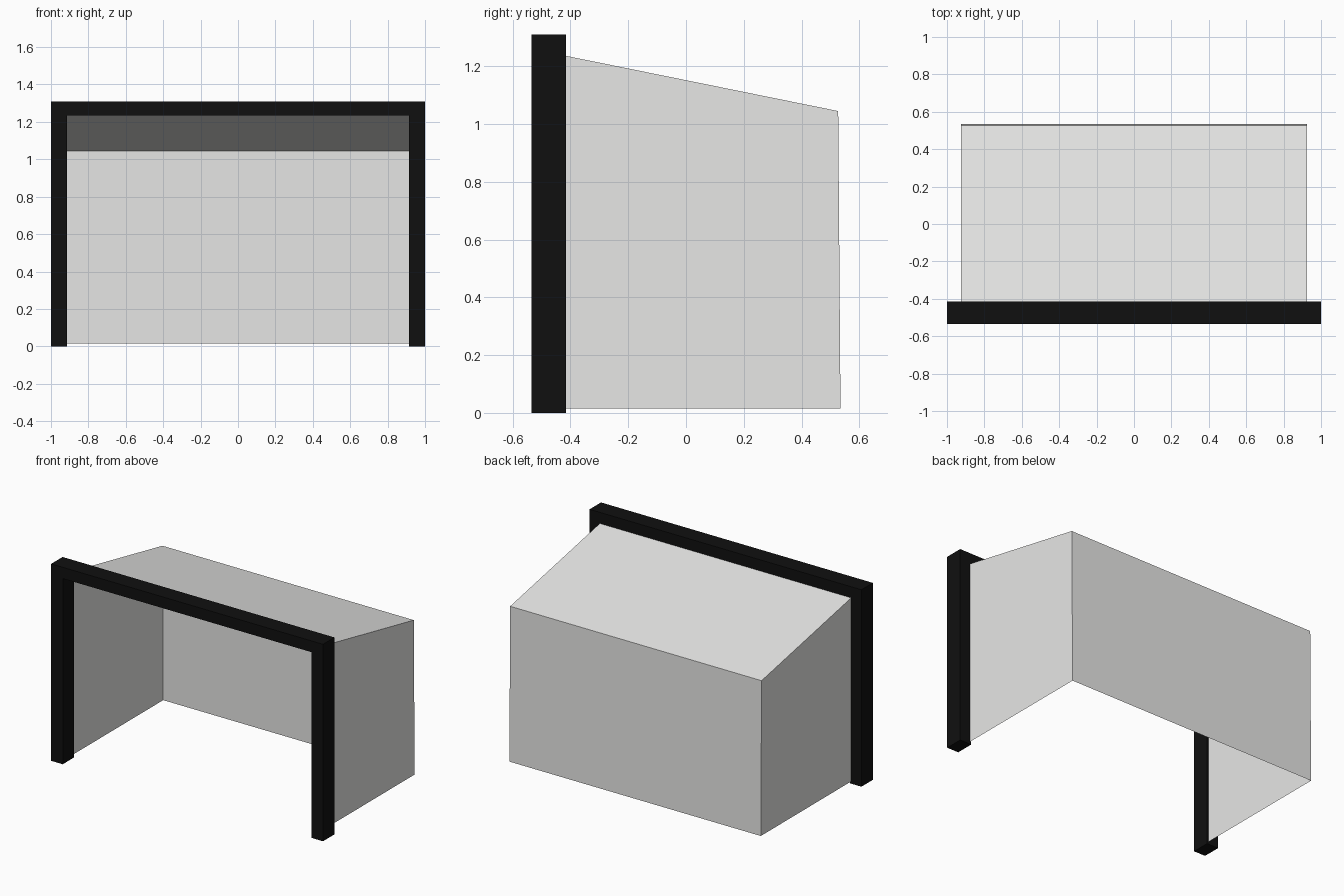
import bpy
import bmesh

cube = bpy.data.objects.get("Cube")
if cube:
    bpy.data.objects.remove(cube, do_unlink=True)


def make_material(name, rgb):
    mat = bpy.data.materials.new(name)
    mat.use_nodes = True
    color = (*rgb, 1.0)
    mat.diffuse_color = color
    mat.node_tree.nodes["Principled BSDF"].inputs["Base Color"].default_value = color
    return mat


def make_object(name, bm, mat):
    mesh = bpy.data.meshes.new(name)
    bm.to_mesh(mesh)
    bm.free()
    mesh.materials.append(mat)
    obj = bpy.data.objects.new(name, mesh)
    bpy.context.collection.objects.link(obj)
    return obj


black = make_material("black", (0.005, 0.005, 0.005))
light_grey = make_material("light grey", (0.8, 0.8, 0.79))

# Goal frame: U-shaped profile extruded front to back
FRONT, REAR = -0.535, -0.415
OUTER, INNER = 1.0, 0.915
TOP, BAR_BOTTOM = 1.31, 1.235
profile = [(-OUTER, 0), (-INNER, 0), (-INNER, BAR_BOTTOM), (INNER, BAR_BOTTOM),
           (INNER, 0), (OUTER, 0), (OUTER, TOP), (-OUTER, TOP)]
bm = bmesh.new()
face = bm.faces.new([bm.verts.new((x, FRONT, z)) for x, z in profile])
result = bmesh.ops.extrude_face_region(bm, geom=[face])
moved = [v for v in result["geom"] if isinstance(v, bmesh.types.BMVert)]
bmesh.ops.translate(bm, verts=moved, vec=(0, REAR - FRONT, 0))
bmesh.ops.recalc_face_normals(bm, faces=bm.faces)
make_object("goal_frame", bm, black)

# Net: thin open sheets for the sides, sloping roof and leaning back
SIDE = 0.925
side_outline = [(REAR, 0.015), (REAR, 1.236), (0.527, 1.045), (0.535, 0.015)]
bm = bmesh.new()
left, right = ([bm.verts.new((x, y, z)) for y, z in side_outline] for x in (SIDE, -SIDE))
bm.faces.new(left)
bm.faces.new(right)
for i in range(3):
    bm.faces.new((left[i], left[i + 1], right[i + 1], right[i])) if i else None
bmesh.ops.recalc_face_normals(bm, faces=bm.faces)
make_object("net", bm, light_grey)
